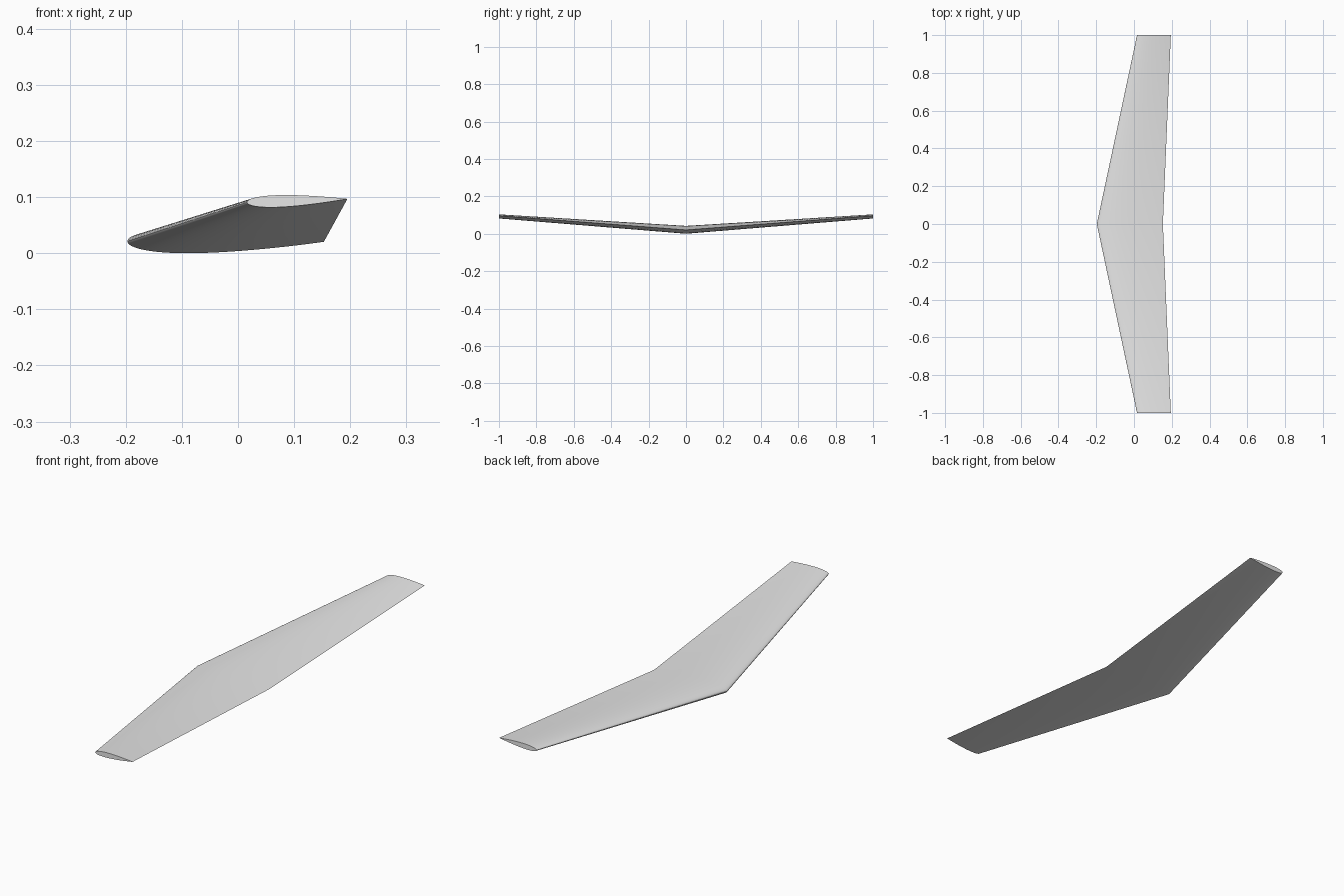
import bpy, bmesh, math

old = bpy.data.objects.get("Cube")
if old:
    bpy.data.objects.remove(old, do_unlink=True)

STEPS = 32        # chordwise divisions per surface
THICKNESS = 0.12  # thickness to chord ratio


def half_thickness(t):
    """Symmetric airfoil with a closed trailing edge."""
    return 5 * THICKNESS * (0.2969 * math.sqrt(t) - 0.126 * t - 0.3516 * t**2
                            + 0.2843 * t**3 - 0.1036 * t**4)


def section(bm, y, lead, trail):
    """Ring of vertices from trailing edge over the top, round the nose and back."""
    dx, dz = trail[0] - lead[0], trail[1] - lead[1]
    ring = []
    for i in range(2 * STEPS):
        a = math.pi * i / STEPS
        t = (1 + math.cos(a)) / 2
        h = half_thickness(t) * (1 if i < STEPS else -1)
        ring.append(bm.verts.new((lead[0] + dx * t - dz * h, y,
                                  lead[1] + dz * t + dx * h)))
    return ring


# Swept, tapered wing with dihedral and a slight twist at the tips
bm = bmesh.new()
tip = ((0.016, 0.092), (0.195, 0.098))
root = ((-0.197, 0.0225), (0.153, 0.0215))
rings = [section(bm, y, *ends) for y, ends in ((-1, tip), (0, root), (1, tip))]
for a, b in zip(rings, rings[1:]):
    for i in range(len(a)):
        j = (i + 1) % len(a)
        bm.faces.new((a[i], a[j], b[j], b[i]))

# Flat tip caps
for ring in (rings[0], rings[-1]):
    bm.faces.new(ring)
bmesh.ops.recalc_face_normals(bm, faces=bm.faces)

# Stand on the ground
low = min(v.co.z for v in bm.verts)
bmesh.ops.translate(bm, verts=bm.verts, vec=(0, 0, -low))

mesh = bpy.data.meshes.new("wing")
bm.to_mesh(mesh)
bm.free()
wing = bpy.data.objects.new("wing", mesh)
bpy.context.collection.objects.link(wing)

# Plain light grey finish
grey = bpy.data.materials.new("light_grey")
grey.use_nodes = True
color = (0.8, 0.8, 0.8, 1)
grey.diffuse_color = color
grey.node_tree.nodes["Principled BSDF"].inputs["Base Color"].default_value = color
mesh.materials.append(grey)

# Smooth skin, sharp trailing edge and tips
bpy.ops.object.select_all(action="DESELECT")
wing.select_set(True)
bpy.context.view_layer.objects.active = wing
bpy.ops.object.shade_smooth_by_angle(angle=math.radians(30))
